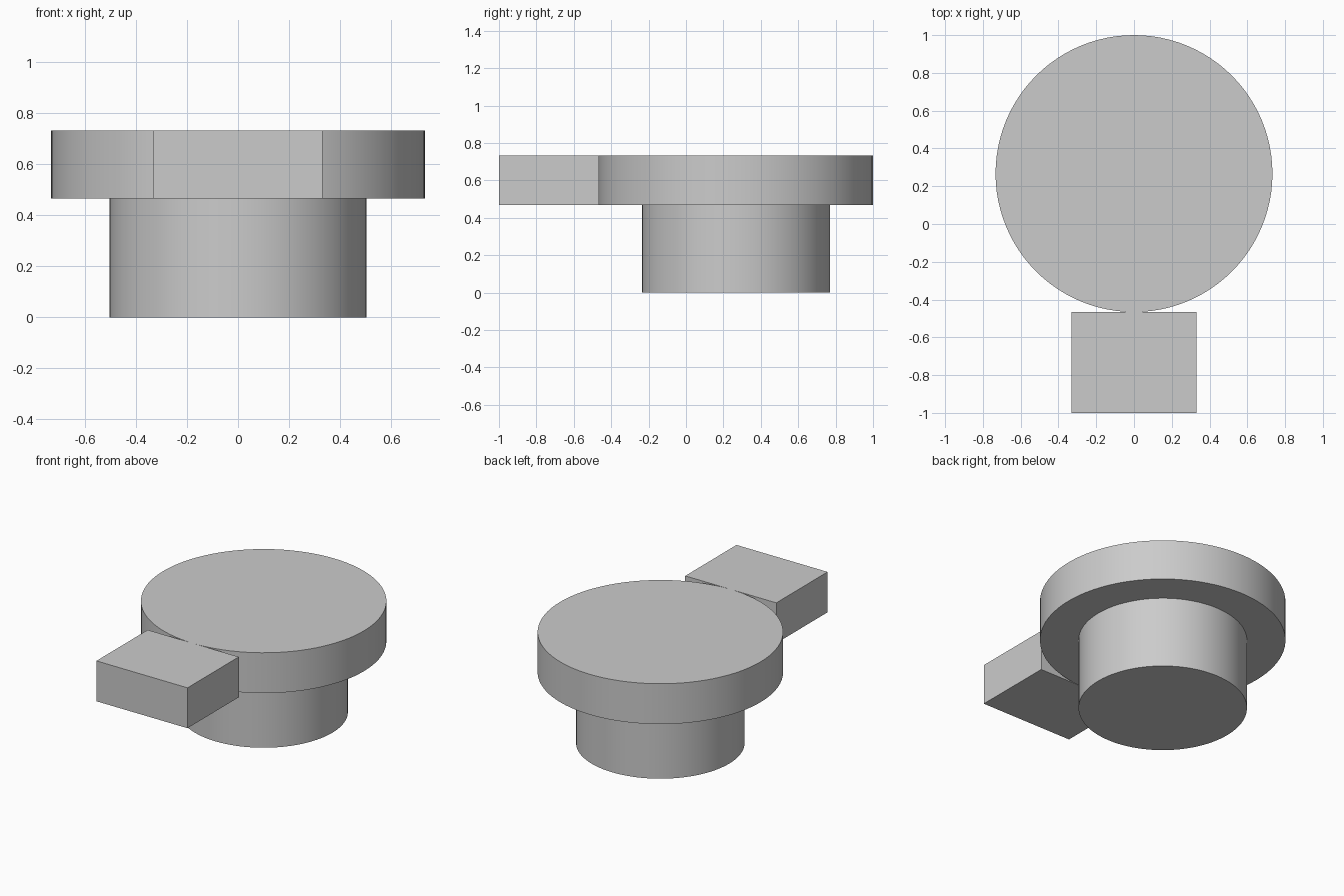
import bpy
import math

cube = bpy.data.objects.get("Cube")
if cube:
    bpy.data.objects.remove(cube, do_unlink=True)

# Single plain grey
grey = bpy.data.materials.new("plain grey")
grey.use_nodes = True
colour = (0.6, 0.6, 0.6, 1)
grey.diffuse_color = colour
grey.node_tree.nodes["Principled BSDF"].inputs["Base Color"].default_value = colour

CENTRE_Y = 0.267
DISC_BOTTOM, DISC_TOP = 0.467, 0.733


def add_disc(name, radius, bottom, top):
    bpy.ops.mesh.primitive_cylinder_add(
        vertices=96, radius=radius, depth=top - bottom,
        location=(0, CENTRE_Y, (bottom + top) / 2))
    obj = bpy.context.object
    obj.name = name
    obj.data.materials.append(grey)
    bpy.ops.object.shade_smooth_by_angle(angle=math.radians(30))


# Round base and the wider disc resting on it
add_disc("base_drum", 0.503, 0, DISC_BOTTOM)
add_disc("top_disc", 0.733, DISC_BOTTOM, DISC_TOP)

# Rectangular tab touching the front of the disc
front, back = -1, -0.466
bpy.ops.mesh.primitive_cube_add(
    size=1, location=(0, (front + back) / 2, (DISC_BOTTOM + DISC_TOP) / 2))
tab = bpy.context.object
tab.name = "front_tab"
tab.scale = (0.664, back - front, DISC_TOP - DISC_BOTTOM)
bpy.ops.object.transform_apply(location=False, rotation=False, scale=True)
tab.data.materials.append(grey)
